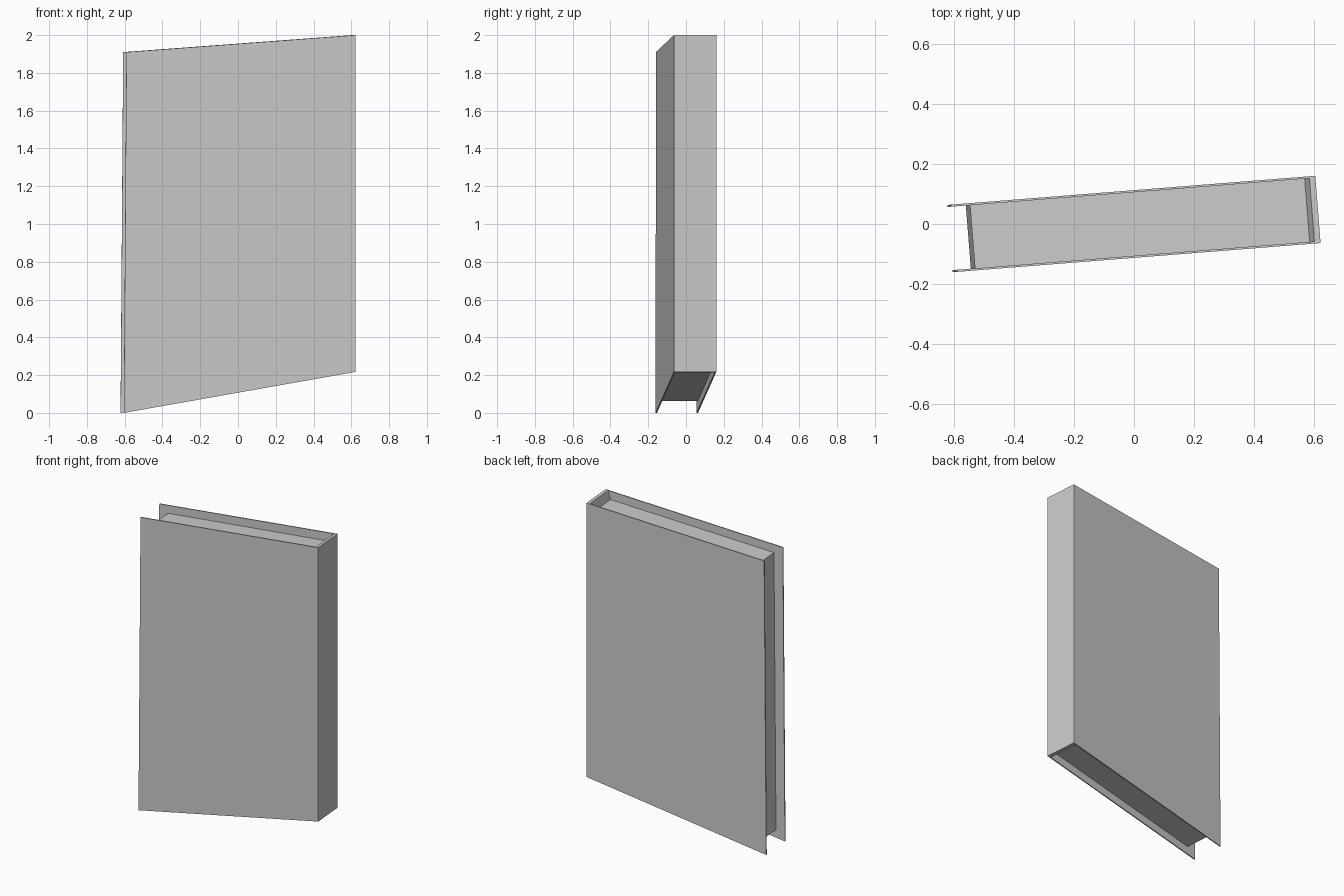
import bpy
from math import atan2
from mathutils import Matrix

if "Cube" in bpy.data.objects:
    bpy.data.objects.remove(bpy.data.objects["Cube"])

TURN = Matrix.Rotation(atan2(0.097, 1.225), 4, 'Z')
HALF = 0.1125      # half thickness of the closed book
BOARD = 0.007      # board thickness


def slab(name, profile, y0, y1):
    """Extrude an (x, z) outline from y0 to y1, then turn the part."""
    n = len(profile)
    verts = [(x, y, z) for y in (y0, y1) for x, z in profile]
    faces = [tuple(range(n)), tuple(reversed(range(n, 2 * n)))]
    faces += [(i, i + n, (i + 1) % n + n, (i + 1) % n) for i in range(n)]
    mesh = bpy.data.meshes.new(name)
    mesh.from_pydata(verts, [], faces)
    mesh.transform(TURN)
    mesh.update()
    obj = bpy.data.objects.new(name, mesh)
    bpy.context.collection.objects.link(obj)
    return obj


# Front and back boards, skewed outline
board = [(-0.615, 0), (0.615, 0.217), (0.615, 2.0), (-0.601, 1.91)]
inner = HALF - BOARD
slab("front_board", board, -HALF, -inner)
slab("back_board", board, inner, HALF)

# Spine with sloped inner lips at top and bottom
spine = [(0.595, 0.2135), (0.615, 0.217), (0.615, 2.0),
         (0.595, 1.9985), (0.579, 1.943), (0.579, 0.263)]
slab("spine", spine, -inner, inner)

# Page block, set in from the boards
pages = [(-0.554, 0.062), (0.579, 0.263), (0.579, 1.943), (-0.540, 1.863)]
slab("page_block", pages, -inner, inner)
